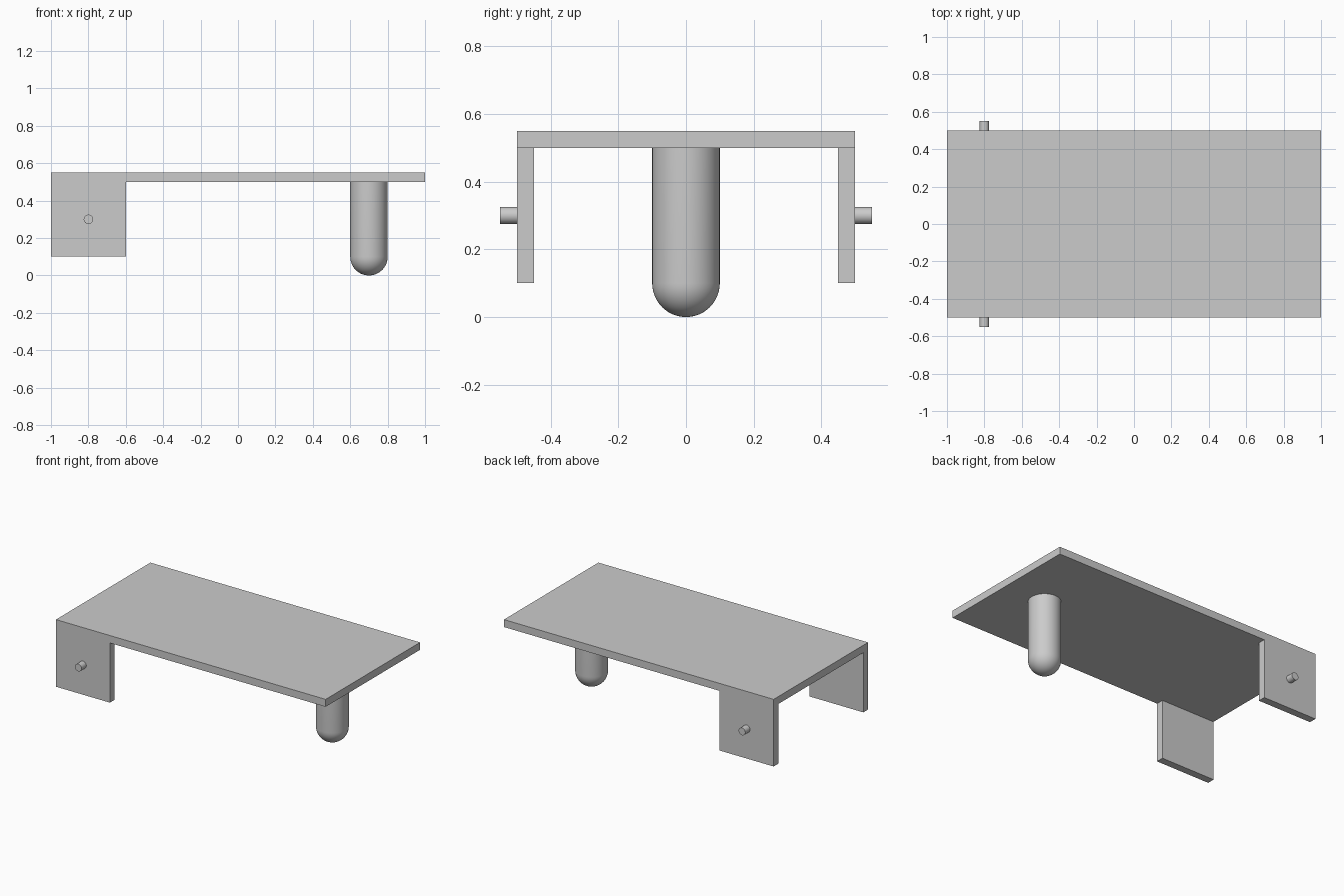
import bpy
import bmesh
from math import sin, cos, pi, radians
from mathutils import Matrix

cube = bpy.data.objects.get("Cube")
if cube:
    bpy.data.objects.remove(cube, do_unlink=True)

grey = bpy.data.materials.new("light_grey")
grey.use_nodes = True
colour = (0.6, 0.6, 0.6, 1)
grey.diffuse_color = colour
grey.node_tree.nodes["Principled BSDF"].inputs["Base Color"].default_value = colour


def finish(name, bm, smooth=False):
    bmesh.ops.recalc_face_normals(bm, faces=bm.faces[:])
    mesh = bpy.data.meshes.new(name)
    bm.to_mesh(mesh)
    bm.free()
    mesh.materials.append(grey)
    obj = bpy.data.objects.new(name, mesh)
    bpy.context.collection.objects.link(obj)
    if smooth:
        bpy.ops.object.select_all(action='DESELECT')
        obj.select_set(True)
        bpy.context.view_layer.objects.active = obj
        bpy.ops.object.shade_smooth_by_angle(angle=radians(30))
    return obj


def box(name, centre, size):
    bm = bmesh.new()
    bmesh.ops.create_cube(bm, size=1, matrix=Matrix.Translation(centre) @ Matrix.Diagonal((*size, 1)))
    return finish(name, bm)


# Flat top
box("top_panel", (0, 0, 0.525), (2, 1, 0.05))

# Side tabs with outward pivot pins
for side, label in ((-1, "front"), (1, "back")):
    box(label + "_tab", (-0.8, side * 0.475, 0.3), (0.4, 0.05, 0.4))
    bm = bmesh.new()
    bmesh.ops.create_cone(bm, cap_ends=True, segments=32, radius1=0.025, radius2=0.025, depth=0.05,
                          matrix=Matrix.Translation((-0.8, side * 0.525, 0.3)) @ Matrix.Rotation(pi / 2, 4, 'X'))
    finish(label + "_pin", bm, True)

# Round leg with a hemispherical foot, turned from a profile
radius, steps = 0.1, 12
profile = [(0, 0.5), (radius, 0.5)]
profile += [(radius * cos(i * pi / 2 / steps), radius * (1 - sin(i * pi / 2 / steps))) for i in range(steps)]
profile.append((0, 0))
bm = bmesh.new()
verts = [bm.verts.new((r, 0, z)) for r, z in profile]
edges = [bm.edges.new(pair) for pair in zip(verts, verts[1:])]
bmesh.ops.spin(bm, geom=verts + edges, cent=(0, 0, 0), axis=(0, 0, 1), angle=2 * pi, steps=48)
bmesh.ops.remove_doubles(bm, verts=bm.verts[:], dist=0.0001)
leg = finish("round_leg", bm, True)
leg.location.x = 0.7
